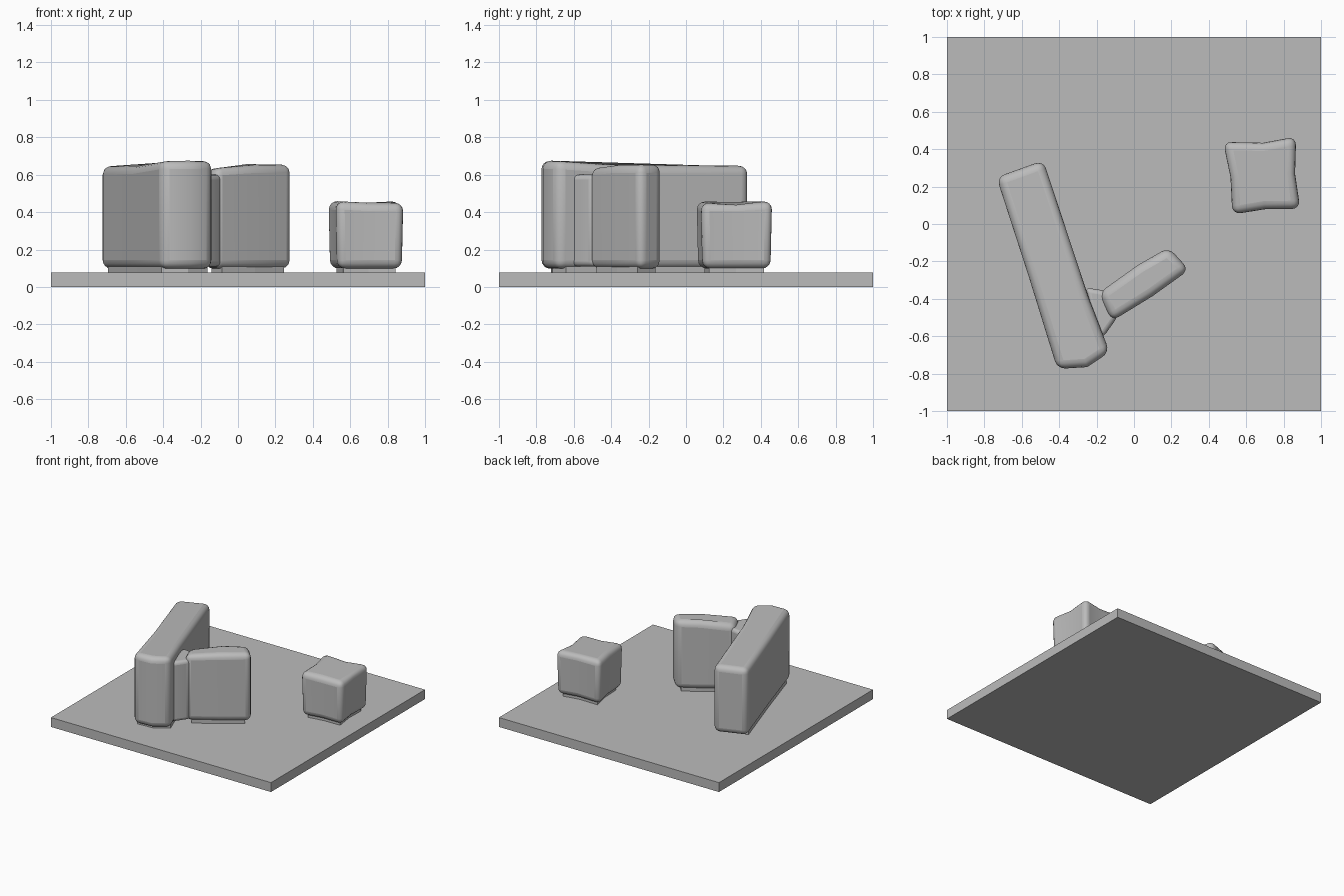
import bpy
import bmesh
import math
from mathutils import Vector

if "Cube" in bpy.data.objects:
    bpy.data.objects.remove(bpy.data.objects["Cube"])

grey = bpy.data.materials.new("stone_grey")
grey.diffuse_color = (0.5, 0.5, 0.5, 1)
grey.use_nodes = True
grey.node_tree.nodes["Principled BSDF"].inputs["Base Color"].default_value = grey.diffuse_color


def block(name, outline, z0, z1, bevel=0.05, taper=1.0, segments=4):
    """Prism from a counter-clockwise outline; z1 is one height or one per corner."""
    tops = z1 if isinstance(z1, list) else [z1] * len(outline)
    centre = sum((Vector(p) for p in outline), Vector((0, 0))) / len(outline)
    bm = bmesh.new()
    low = [bm.verts.new((*(centre + (Vector(p) - centre) * taper), z0)) for p in outline]
    high = [bm.verts.new((*p, t)) for p, t in zip(outline, tops)]
    bm.faces.new(low[::-1])
    bm.faces.new(high)
    for i in range(len(outline)):
        j = (i + 1) % len(outline)
        bm.faces.new((low[i], low[j], high[j], high[i]))
    mesh = bpy.data.meshes.new(name)
    bm.to_mesh(mesh)
    bm.free()
    mesh.materials.append(grey)
    obj = bpy.data.objects.new(name, mesh)
    bpy.context.collection.objects.link(obj)
    if bevel:
        mod = obj.modifiers.new("rounded_edges", 'BEVEL')
        mod.width = bevel
        mod.segments = segments
        mod.limit_method = 'ANGLE'
        mod.angle_limit = math.radians(40)
        bpy.ops.object.select_all(action='DESELECT')
        bpy.context.view_layer.objects.active = obj
        obj.select_set(True)
        bpy.ops.object.shade_smooth_by_angle(angle=math.radians(40))
    return obj


def foot(name, outline, scale):
    """Thin contact pad under a block, drawn in from its outline."""
    c = sum((Vector(p) for p in outline), Vector((0, 0))) / len(outline)
    pad = [tuple(c + (Vector(p) - c) * scale) for p in outline]
    block(name, pad, 0.07, 0.13, 0)


# Flat square ground slab
block("base_slab", [(-1, -1), (1, -1), (1, 1), (-1, 1)], 0, 0.077, 0)

# Long diagonal wall, slightly taller at the front end
wall = [(-0.41, -0.775), (-0.25, -0.765), (-0.13, -0.685), (-0.24, -0.4),
        (-0.485, 0.34), (-0.735, 0.25), (-0.56, -0.29)]
block("long_wall", wall, 0.098, [0.675, 0.675, 0.675, 0.655, 0.648, 0.645, 0.65], 0.045)
foot("long_wall_foot", wall, 0.88)

# Short wing wall
wing = [(-0.12, -0.52), (0.1, -0.385), (0.295, -0.245), (0.185, -0.125),
        (0.02, -0.22), (-0.19, -0.37)]
block("short_wall", wing, 0.098, [0.64, 0.655, 0.655, 0.655, 0.655, 0.62], 0.045)
foot("short_wall_foot", wing, 0.8)

# Lower web joining the two walls
web = [(-0.2, -0.63), (-0.15, -0.585), (-0.09, -0.5), (-0.13, -0.36), (-0.26, -0.34)]
block("wall_joint", web, 0.11, 0.6, 0.025)

# Separate cube with slightly pinched sides
cube = [(0.525, 0.05), (0.7, 0.078), (0.89, 0.08), (0.862, 0.27),
        (0.868, 0.468), (0.69, 0.435), (0.475, 0.44), (0.515, 0.25)]
block("small_cube", cube, 0.098, [0.46, 0.45, 0.45, 0.45, 0.46, 0.457, 0.46, 0.455], 0.045, 0.96)
foot("small_cube_foot", cube, 0.76)
